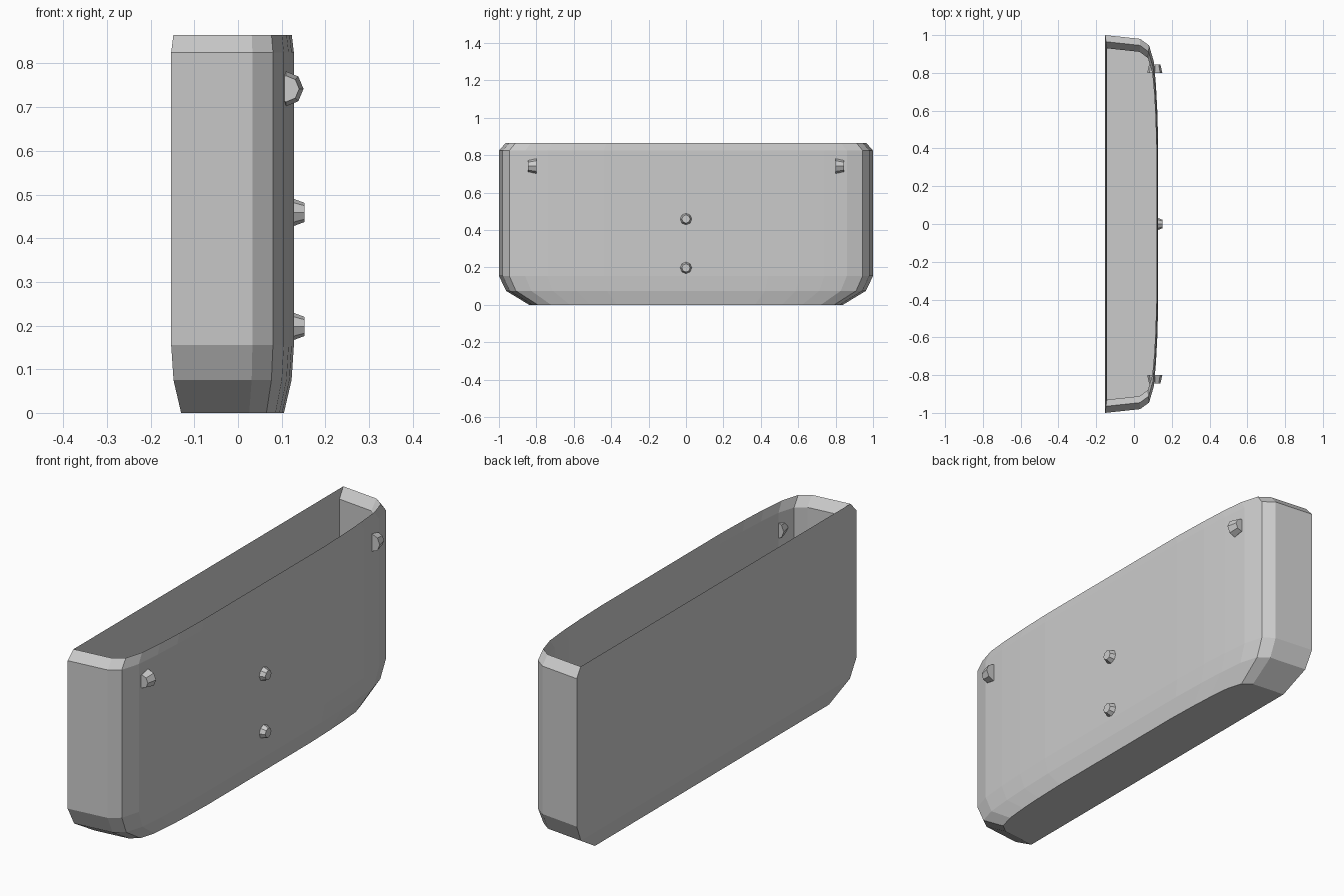
import bpy, bmesh, math
from mathutils import Matrix, Vector

if "Cube" in bpy.data.objects:
    bpy.data.objects.remove(bpy.data.objects["Cube"])

grey = bpy.data.materials.new("plain_grey")
grey.diffuse_color = (0.6, 0.6, 0.6, 1)
grey.use_nodes = True
grey.node_tree.nodes["Principled BSDF"].inputs["Base Color"].default_value = grey.diffuse_color


def add_object(name, bm):
    bmesh.ops.recalc_face_normals(bm, faces=bm.faces)
    mesh = bpy.data.meshes.new(name)
    bm.to_mesh(mesh)
    bm.free()
    mesh.materials.append(grey)
    ob = bpy.data.objects.new(name, mesh)
    bpy.context.collection.objects.link(ob)
    return ob


# Hollow tray: one mirrored plan outline, scaled at each height
half = [(-0.153, 1.0), (0.033, 0.98), (0.08, 0.945), (0.105, 0.86),
        (0.116, 0.74), (0.123, 0.61), (0.128, 0.44)]
plan = half + [(x, -y) for x, y in reversed(half)]
CX = -0.0125
# (height, scale): outer wall upward, over the rim, then down inside
sections = [(0, 0.838), (0.075, 0.962), (0.155, 1), (0.825, 1),
            (0.865, 0.965), (0.822, 0.93), (0.1, 0.93)]
bm = bmesh.new()
rings = [[bm.verts.new((CX + (x - CX) * s, y * s, z)) for x, y in plan]
         for z, s in sections]
for a, b in zip(rings, rings[1:]):
    for i in range(len(plan)):
        j = (i + 1) % len(plan)
        bm.faces.new((a[i], a[j], b[j], b[i]))
bm.faces.new(rings[0])
bm.faces.new(rings[-1])
add_object("tray_shell", bm)


# Tapered eight-sided pegs
def peg(name, base, direction, length, r1, r2):
    d = Vector(direction)
    bm = bmesh.new()
    bmesh.ops.create_cone(bm, cap_ends=True, segments=8, radius1=r1, radius2=r2, depth=length)
    turn = d.to_track_quat('Z', 'Y').to_matrix().to_4x4()
    bmesh.ops.transform(bm, verts=bm.verts,
                        matrix=Matrix.Translation(Vector(base) + d * length / 2) @ turn)
    add_object(name, bm)


for label, side in (("left", -1), ("right", 1)):
    peg("corner_peg_" + label, (0.11, side * 0.8, 0.742), (0, side, 0), 0.045, 0.04, 0.03)
for label, z in (("lower", 0.198), ("upper", 0.459)):
    peg("centre_peg_" + label, (0.12, 0, z), (1, 0, 0), 0.032, 0.034, 0.022)
